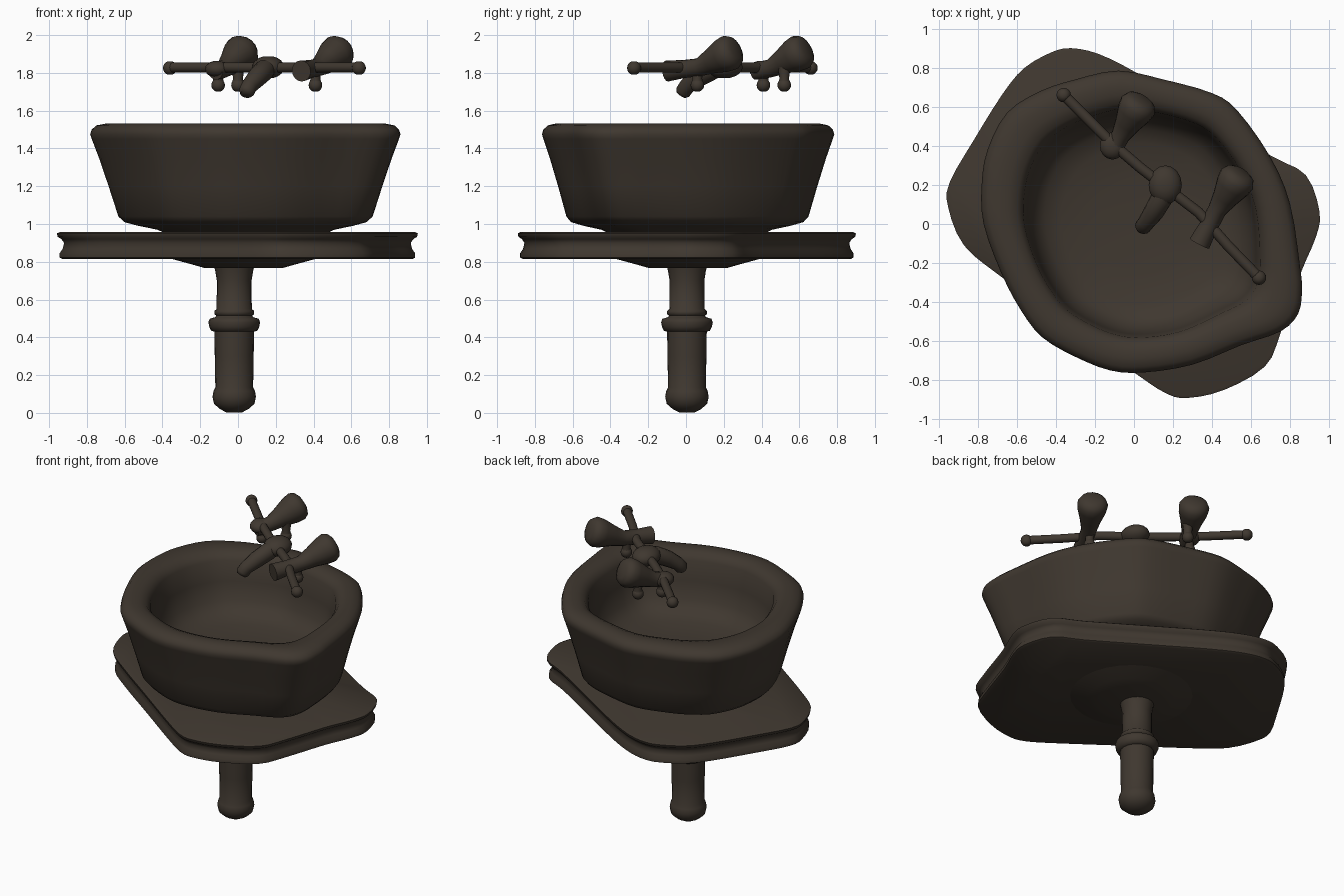
import bpy, bmesh, math
from mathutils import Vector

default = bpy.data.objects.get("Cube")
if default:
    bpy.data.objects.remove(default, do_unlink=True)

mat = bpy.data.materials.new("dark brown stone")
mat.use_nodes = True
COLOUR = (0.05, 0.039, 0.029, 1)
mat.diffuse_color = COLOUR
mat.node_tree.nodes["Principled BSDF"].inputs["Base Color"].default_value = COLOUR


def skin_rings(name, rings, angle=50):
    """Bridge a stack of equal rings into a closed smooth solid."""
    bm = bmesh.new()
    loops = [[bm.verts.new(p) for p in ring] for ring in rings]
    count = len(loops[0])
    for low, high in zip(loops, loops[1:]):
        for i in range(count):
            j = (i + 1) % count
            bm.faces.new((low[i], low[j], high[j], high[i]))
    bm.faces.new(loops[0][::-1])
    bm.faces.new(loops[-1])
    bmesh.ops.recalc_face_normals(bm, faces=bm.faces)
    mesh = bpy.data.meshes.new(name)
    bm.to_mesh(mesh)
    bm.free()
    mesh.materials.append(mat)
    obj = bpy.data.objects.new(name, mesh)
    bpy.context.collection.objects.link(obj)
    bpy.ops.object.select_all(action="DESELECT")
    obj.select_set(True)
    bpy.context.view_layer.objects.active = obj
    bpy.ops.object.shade_smooth_by_angle(angle=math.radians(angle))
    return obj


def rounded(points, steps=3):
    """Closed smooth curve through the outline points."""
    pts = [Vector(p) for p in points]
    n = len(pts)
    result = []
    for i in range(n):
        a, b, c, d = (pts[(i + k) % n] for k in (-1, 0, 1, 2))
        for s in range(steps):
            t = s / steps
            result.append(b + (c - a) * t / 2
                          + (a - b * 2.5 + c * 2 - d / 2) * t * t
                          + (b * 1.5 - a / 2 - c * 1.5 + d / 2) * t ** 3)
    return result


def loft(name, outline, centre, sections):
    """Sections are (z, scale, roundness); roundness pulls towards a circle."""
    centre = Vector(centre)
    radius = sum((p - centre).length for p in outline) / len(outline)
    rings = []
    for z, scale, roundness in sections:
        ring = []
        for p in outline:
            arm = p - centre
            arm = arm.lerp(arm.normalized() * radius, roundness) * scale
            ring.append((centre.x + arm.x, centre.y + arm.y, z))
        rings.append(ring)
    return skin_rings(name, rings)


def tube(name, path, sides=14):
    """Round rod along (x, y, z, radius) stations."""
    pts = [Vector(p[:3]) for p in path]
    rings = []
    for i, station in enumerate(path):
        ahead = pts[min(i + 1, len(pts) - 1)] - pts[max(i - 1, 0)]
        turn = ahead.to_track_quat("Z", "Y")
        rings.append([pts[i] + turn @ Vector((math.cos(a), math.sin(a), 0)) * station[3]
                      for a in (math.tau * k / sides for k in range(sides))])
    return skin_rings(name, rings, 60)


def ball(name, centre, size):
    """Ellipsoid with the given radii."""
    rings = []
    for i in range(1, 10):
        lat = math.pi * (i / 10 - 0.5)
        rings.append([(centre[0] + size[0] * math.cos(lat) * math.cos(a),
                       centre[1] + size[1] * math.cos(lat) * math.sin(a),
                       centre[2] + size[2] * math.sin(lat))
                      for a in (math.tau * k / 16 for k in range(16))])
    return skin_rings(name, rings, 80)


# Counter slab with a grooved edge
slab_outline = rounded([
    (-.32, .9), (-.18, .87), (.02, .77), (.36, .56), (.7, .35), (.88, .25), (.95, .06),
    (.93, -.07), (.85, -.26), (.75, -.56), (.67, -.73), (.46, -.85), (.28, -.89),
    (.17, -.87), (0, -.76), (-.36, -.5), (-.68, -.27), (-.87, -.11), (-.95, .08),
    (-.945, .21), (-.82, .43), (-.67, .67), (-.56, .8), (-.42, .88)])
loft("counter_slab", slab_outline, (0, 0), [
    (.815, .97, 0), (.822, .985, 0), (.845, .985, 0), (.868, .968, 0), (.9, .96, 0),
    (.92, .975, 0), (.932, .995, 0), (.95, 1, 0), (.957, .985, 0)])

# Shallow boss beneath the slab
tube("slab_boss", [(.03, .01, z, r) for z, r in
                   ((.83, .42), (.815, .38), (.785, .27), (.768, .21))], 28)

# Basin: outer wall, rolled rim, then inner wall and floor
basin_outline = rounded([
    (-.78, .2), (-.75, .38), (-.65, .57), (-.48, .68), (-.3, .74), (-.08, .785),
    (.15, .74), (.4, .67), (.53, .58), (.7, .34), (.8, .1), (.85, -.22),
    (.86, -.34), (.84, -.46), (.75, -.55), (.55, -.62), (.3, -.72), (.05, -.76),
    (-.12, -.75), (-.3, -.68), (-.47, -.58), (-.58, -.44), (-.68, -.25), (-.77, 0)])
loft("basin", basin_outline, (.05, 0), [
    (.94, .5, .3), (.97, .58, .3), (.99, .7, .25), (1.01, .79, .2), (1.04, .825, .12),
    (1.2, .885, .06), (1.35, .945, .02), (1.45, .99, 0), (1.475, 1, 0),
    (1.5, .99, 0), (1.522, .96, 0), (1.532, .9, .06), (1.53, .84, .15),
    (1.515, .785, .25), (1.48, .75, .3), (1.35, .725, .35), (1.23, .69, .4),
    (1.17, .62, .5), (1.14, .52, .7), (1.12, .3, .9), (1.115, .05, 1)])

# Drain pipe with collar and rounded foot
drain = [(.002, .04), (.02, .075), (.048, .107), (.085, .115), (.115, .11), (.135, .1),
         (.3, .103), (.43, .105), (.435, .122), (.455, .132), (.48, .137), (.498, .13),
         (.507, .1), (.515, .095), (.522, .105), (.54, .105), (.55, .093), (.7, .092),
         (.75, .1), (.79, .11)]
tube("drain_pipe", [(-.02, .005, z, r) for z, r in drain], 20)

# Cross bar of the taps, with knobbed ends
bar = [(-.36, .66), (-.25, .55), (-.11, .41), (.03, .29), (.16, .19), (.33, .06), (.48, -.11), (.64, -.275)]
tube("tap_bar", [(x, y, 1.828, .027) for x, y in bar])
for side, (x, y) in (("right", bar[0]), ("left", bar[-1])):
    ball(side + "_bar_end", (x, y, 1.826), (.037, .037, .037))

# Central hub and drooping spout
ball("spout_hub", (.16, .2, 1.83), (.085, .1, .06))
tube("spout", [(.17, .2, 1.835, .04), (.14, .13, 1.815, .056), (.1, .06, 1.775, .052),
               (.06, .005, 1.73, .043), (.045, -.015, 1.7, .042), (.04, -.025, 1.685, .03)])


def handle(side, start, neck, knob, base):
    """Flared tap handle: base of given radius, narrow neck, bulbous end."""
    start, neck, knob = Vector(start), Vector(neck), Vector(knob)
    tip = (knob - neck).normalized()
    tube(side + "_tap_handle", [
        (*start, base), (*start.lerp(neck, .5), .048), (*neck, .048),
        (*neck.lerp(knob, .5), .066), (*knob, .09),
        (*(knob + tip * .045), .096), (*(knob + tip * .075), .08),
        (*(knob + tip * .09), .05)], 16)


handle("left", (.335, -.1, 1.81), (.425, .07, 1.83), (.505, .195, 1.89), .056)
handle("right", (-.12, .36, 1.805), (-.07, .45, 1.825), (.0, .57, 1.89), .042)
ball("right_valve", (-.11, .4, 1.82), (.065, .07, .045))

# Small feet hanging below the taps
for name, x, y in (("right_valve_foot", -.105, .41), ("right_knob_foot", 0, .52), ("left_valve_foot", .41, .06)):
    tube(name, [(x, y, 1.84, .035), (x, y, 1.77, .026), (x, y, 1.75, .03)])
    ball(name + "_end", (x, y, 1.735), (.036, .036, .036))
